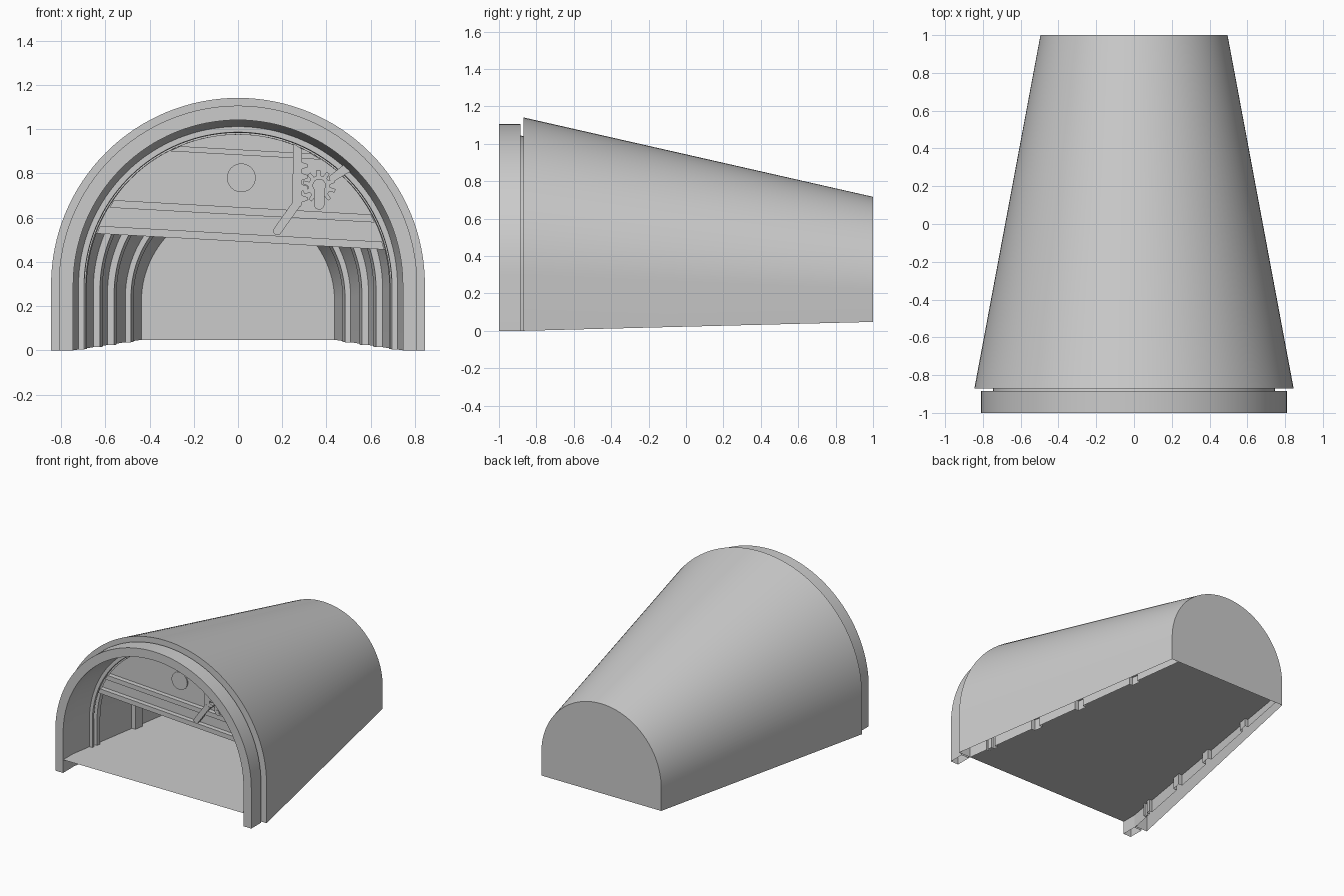
import bpy, bmesh, math
from mathutils import Matrix, Vector

if "Cube" in bpy.data.objects:
    bpy.data.objects.remove(bpy.data.objects["Cube"])

grey = bpy.data.materials.new("plain_grey")
grey.use_nodes = True
COLOUR = (0.6, 0.6, 0.6, 1)
grey.diffuse_color = COLOUR
grey.node_tree.nodes["Principled BSDF"].inputs["Base Color"].default_value = COLOUR

SEGMENTS = 64
PIVOT_Z = 0.115    # height the taper shrinks toward
SPRING_Z = 0.296   # where the arch leaves its straight legs
FLOOR_Z = 0.098
OUTER, INNER = 0.845, 0.745
DOOR_Z, DOOR_R = 0.292, 0.685
DOOR_FRONT, DOOR_BACK = -0.705, -0.685
TILT = math.radians(3.2)


def finish(name, bm, smooth=False):
    bmesh.ops.recalc_face_normals(bm, faces=bm.faces)
    mesh = bpy.data.meshes.new(name)
    bm.to_mesh(mesh)
    bm.free()
    mesh.materials.append(grey)
    obj = bpy.data.objects.new(name, mesh)
    bpy.context.collection.objects.link(obj)
    if smooth:
        bpy.ops.object.select_all(action='DESELECT')
        bpy.context.view_layer.objects.active = obj
        obj.select_set(True)
        bpy.ops.object.shade_smooth_by_angle(angle=math.radians(30))
    return obj


def scale_at(y):
    return 1 - 0.414 * (y + 0.87) / 1.87


def arch_points(y, radius, scale):
    """Round arch on straight legs, shrunk toward the pivot height."""
    flat = [(radius, 0)]
    for i in range(SEGMENTS + 1):
        a = math.pi * i / SEGMENTS
        flat.append((radius * math.cos(a), SPRING_Z + radius * math.sin(a)))
    flat.append((-radius, 0))
    return [Vector((x * scale, y, PIVOT_Z + (z - PIVOT_Z) * scale)) for x, z in flat]


def arch_skin(name, section, tapered=True, closed=False, end_wall=False):
    """Sweep a (y, radius) section along the arch, open at the feet."""
    bm = bmesh.new()
    rows = [[bm.verts.new(p) for p in arch_points(y, r, scale_at(y) if tapered else 1)]
            for y, r in section]
    followers = rows[1:] + (rows[:1] if closed else [])
    for a, b in zip(rows, followers):
        for i in range(len(a) - 1):
            bm.faces.new((a[i], a[i + 1], b[i + 1], b[i]))
    if end_wall:
        bm.faces.new(rows[-1])
    return finish(name, bm, True)


def plate(name, outline, y0, y1, tilt=False):
    """Extrude an (x, z) outline from y0 to y1; tilted ones use door space."""
    bm = bmesh.new()
    face = bm.faces.new([bm.verts.new((x, y0, z)) for x, z in outline])
    new = bmesh.ops.extrude_face_region(bm, geom=[face])["geom"]
    verts = [v for v in new if isinstance(v, bmesh.types.BMVert)]
    bmesh.ops.translate(bm, verts=verts, vec=(0, y1 - y0, 0))
    if tilt:
        move = Matrix.Translation((0, 0, DOOR_Z)) @ Matrix.Rotation(TILT, 4, 'Y')
        bmesh.ops.transform(bm, matrix=move, verts=bm.verts)
    return finish(name, bm)


def fitting(name, outline, near, far):
    """Plate on the door, given by its distances ahead of the door face."""
    return plate(name, outline, DOOR_FRONT - near, DOOR_FRONT - far)


def circle(cx, cz, r, n=24):
    return [(cx + r * math.cos(math.tau * i / n), cz + r * math.sin(math.tau * i / n))
            for i in range(n)]


def bar(p, q, width):
    """Rounded bar outline between two points."""
    angle = math.atan2(q[1] - p[1], q[0] - p[0])
    pts = []
    for centre, start in ((q, angle - math.pi / 2), (p, angle + math.pi / 2)):
        for i in range(9):
            a = start + math.pi * i / 8
            pts.append((centre[0] + width / 2 * math.cos(a),
                        centre[1] + width / 2 * math.sin(a)))
    return pts


# Entrance frame
arch_skin("entrance_frame", [(-1, INNER), (-1, 0.81), (-0.885, 0.81), (-0.885, INNER)],
          tapered=False, closed=True)

# Tapering outer shell with front rim and back wall
arch_skin("outer_shell", [(-0.87, INNER), (-0.87, OUTER), (1, OUTER)], end_wall=True)

# Inner lining stepped into ribs; the front pair forms the door slot
lining = [(-0.885, INNER)]
for y0, y1, depth in ((-0.725, -0.71, 0.025), (-0.68, -0.65, 0.025),
                      (-0.32, -0.25, 0.03), (0.07, 0.14, 0.03), (0.56, 0.63, 0.025)):
    rib = [INNER - depth / scale_at(y) for y in (y0, y1)]
    lining += [(y0, INNER), (y0, rib[0]), (y1, rib[1]), (y1, INNER)]
arch_skin("ribbed_lining", lining + [(1, INNER)])

# Floor, raised above the feet of the walls
bm = bmesh.new()
half = [(INNER, -1), (INNER, -0.885), (INNER * scale_at(1), 1)]
outline = half + [(-x, y) for x, y in reversed(half)]
bm.faces.new([bm.verts.new((x, y, FLOOR_Z)) for x, y in outline])
finish("floor", bm)

# Half-raised, slightly tilted door
low = math.asin(0.2 / DOOR_R)
arc = [low + (math.pi - 2 * low) * i / 48 for i in range(49)]
plate("door_panel", [(DOOR_R * math.cos(a), DOOR_R * math.sin(a)) for a in arc],
      DOOR_FRONT, DOOR_BACK, True)


def flange(name, z0, z1, depth):
    w0, w1 = (math.sqrt(DOOR_R ** 2 - z * z) - 0.005 for z in (z0, z1))
    plate(name, [(-w0, z0), (w0, z0), (w1, z1), (-w1, z1)],
          DOOR_FRONT - depth, DOOR_FRONT, True)


flange("door_bottom_flange", 0.2, 0.235, 0.035)
flange("door_middle_flange", 0.32, 0.355, 0.035)
flange("door_top_flange", 0.59, 0.615, 0.02)
fitting("door_round_plate", circle(0.015, 0.78, 0.065), 0.008, 0)

# Latch: toothed rack with bent foot
teeth = []
for i in range(4):
    z = 0.67 + i * 0.05
    teeth += [(0.29, z), (0.315, z + 0.007), (0.315, z + 0.022), (0.29, z + 0.03)]
fitting("latch_rack", [(0.245, 0.66), (0.285, 0.65)] + teeth + [(0.29, 0.91), (0.25, 0.935)],
        0.045, 0.02)
fitting("latch_foot", bar((0.178, 0.54), (0.267, 0.665), 0.038), 0.046, 0.02)

# Latch gear, crank and rod
gear = []
for i in range(10):
    for step, r in ((0, 0.05), (0.3, 0.05), (0.4, 0.075), (0.75, 0.075), (0.9, 0.05)):
        a = math.tau * (i + step) / 10
        gear.append((0.367 + r * math.cos(a), 0.74 + r * math.sin(a)))
fitting("latch_gear", gear, 0.042, 0.02)
fitting("latch_crank", bar((0.367, 0.745), (0.367, 0.66), 0.048), 0.06, 0.04)
fitting("crank_hub", circle(0.367, 0.745, 0.03), 0.065, 0.04)
fitting("crank_pin", circle(0.367, 0.66, 0.016), 0.065, 0.04)
fitting("latch_rod", [(0.42, 0.755), (0.51, 0.81), (0.485, 0.845), (0.41, 0.785)], 0.04, 0.02)
fitting("latch_axle", circle(0.367, 0.745, 0.02), 0.03, 0)
